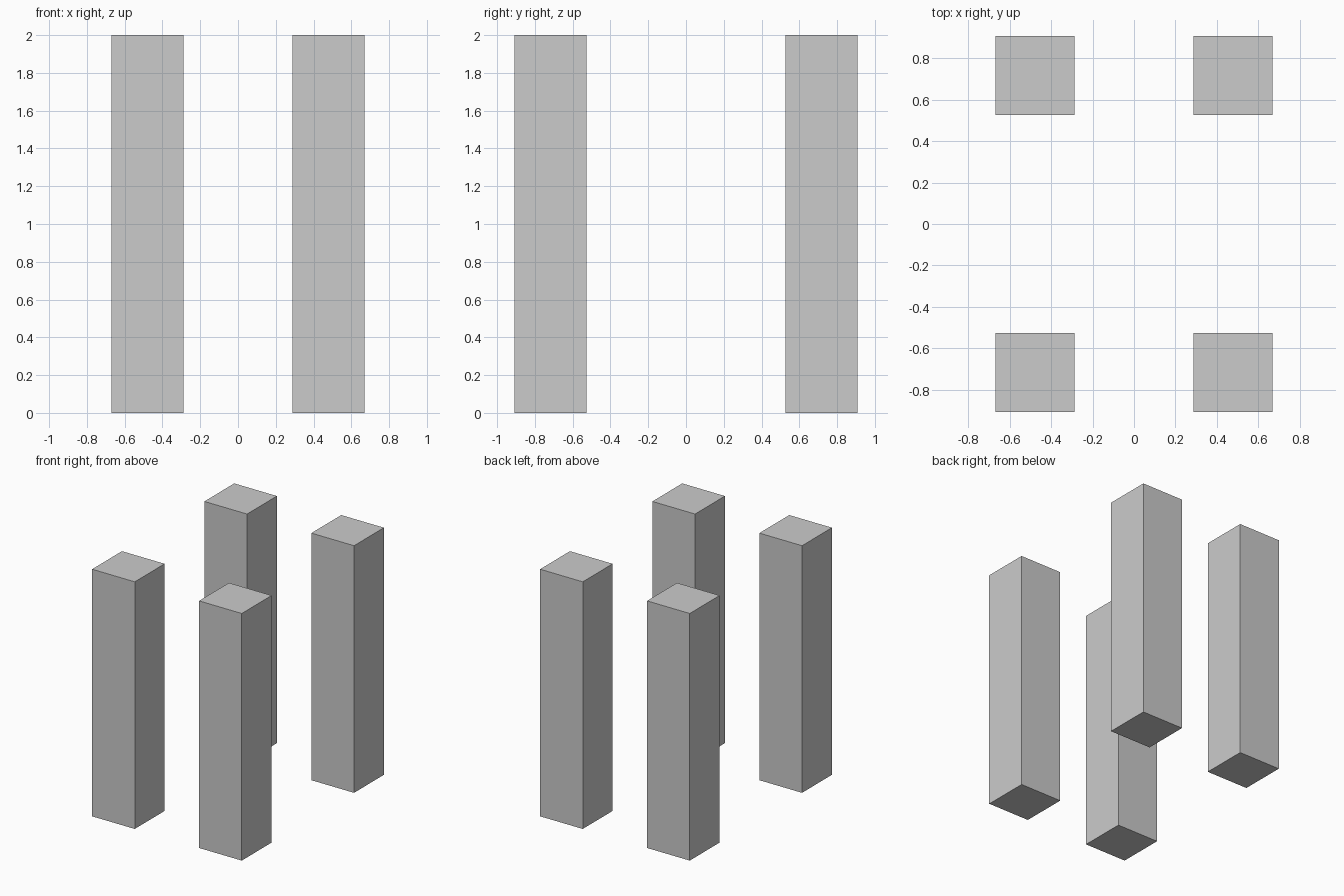
import bpy

if "Cube" in bpy.data.objects:
    bpy.data.objects.remove(bpy.data.objects["Cube"])

WIDTH, HEIGHT = 0.382, 2.0
X, Y = 0.479, 0.718


def post(name, x, y):
    bpy.ops.mesh.primitive_cube_add(size=1, location=(x, y, HEIGHT / 2))
    obj = bpy.context.object
    obj.name = name
    obj.scale = (WIDTH, WIDTH, HEIGHT)
    bpy.ops.object.transform_apply(location=False, rotation=False, scale=True)


# Four square posts at the corners of a rectangle
for depth, sy in (("front", -1), ("back", 1)):
    for side, sx in (("left", -1), ("right", 1)):
        post(f"{depth}_{side}_post", sx * X, sy * Y)
